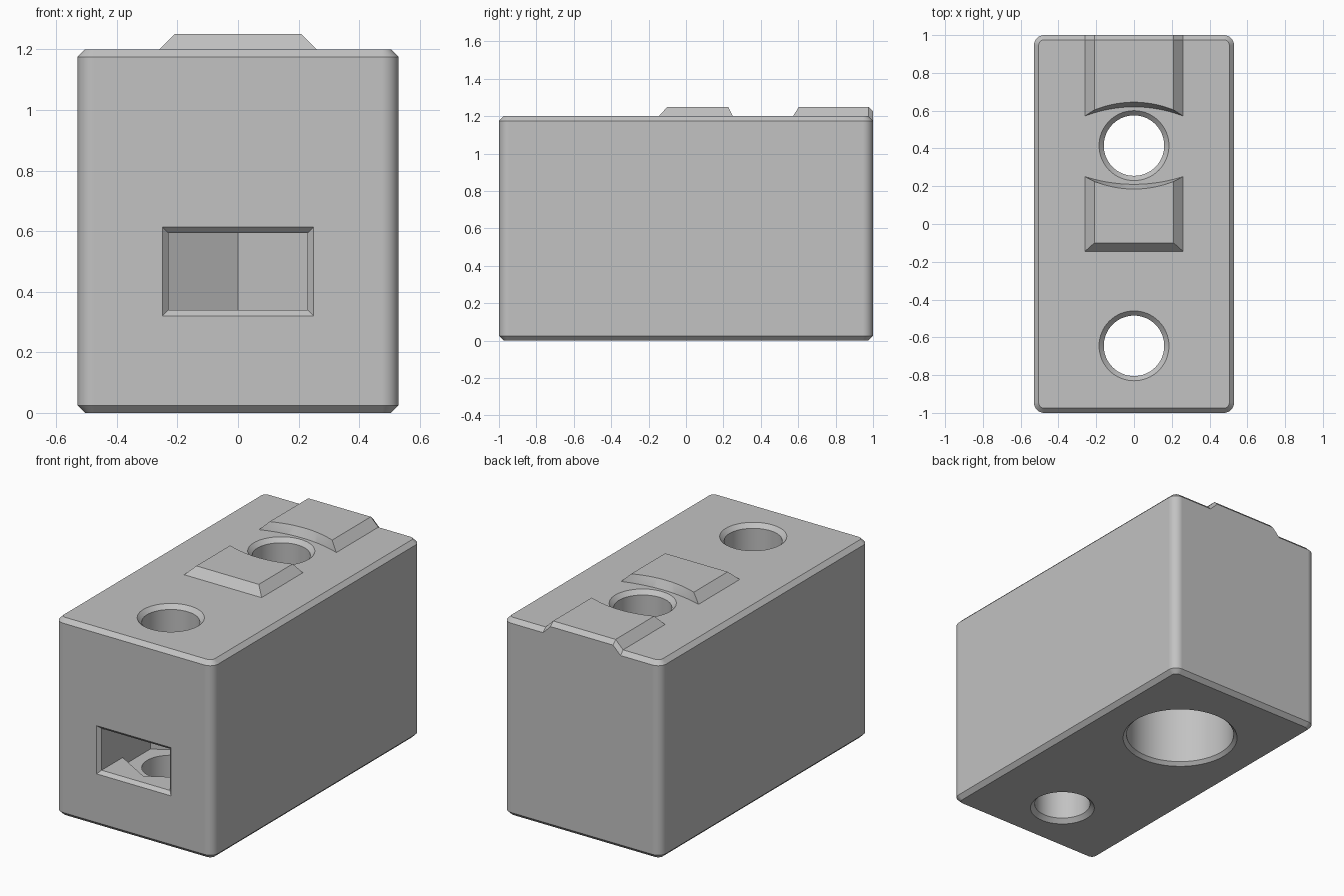
import bpy, bmesh
from math import sin, cos, pi, radians
from mathutils import Vector

cube = bpy.data.objects.get("Cube")
if cube:
    bpy.data.objects.remove(cube, do_unlink=True)

grey = bpy.data.materials.new("light grey")
grey.use_nodes = True
colour = (0.54, 0.54, 0.54, 1)
grey.diffuse_color = colour
grey.node_tree.nodes["Principled BSDF"].inputs["Base Color"].default_value = colour


def loft(name, rings, cuts=()):
    """Skin equal-length rings, cap the ends, then trim by (point, normal) planes."""
    bm = bmesh.new()
    loops = [[bm.verts.new(p) for p in ring] for ring in rings]
    n = len(loops[0])
    for a, b in zip(loops, loops[1:]):
        for i in range(n):
            j = (i + 1) % n
            bm.faces.new((a[i], a[j], b[j], b[i]))
    bm.faces.new(loops[0])
    bm.faces.new(loops[-1])
    for point, normal in cuts:
        geom = bm.verts[:] + bm.edges[:] + bm.faces[:]
        res = bmesh.ops.bisect_plane(bm, geom=geom, plane_co=point, plane_no=normal,
                                     dist=1e-5, clear_outer=True)
        edges = [e for e in bm.edges if e.is_boundary]
        bmesh.ops.holes_fill(bm, edges=edges, sides=0)
    bmesh.ops.recalc_face_normals(bm, faces=bm.faces[:])
    mesh = bpy.data.meshes.new(name)
    bm.to_mesh(mesh)
    bm.free()
    mesh.materials.append(grey)
    obj = bpy.data.objects.new(name, mesh)
    bpy.context.collection.objects.link(obj)
    return obj


def circle(y, z, r, n=64):
    return [(r * cos(2 * pi * i / n), y + r * sin(2 * pi * i / n), z) for i in range(n)]


def rounded_rect(z, inset, radius=0.055, steps=10):
    pts = []
    cx, cy, r = 0.53 - radius, 1 - radius, radius - inset
    for q, (sx, sy) in enumerate([(1, 1), (-1, 1), (-1, -1), (1, -1)]):
        for i in range(steps + 1):
            a = pi / 2 * (q + i / steps)
            pts.append((sx * cx + r * cos(a), sy * cy + r * sin(a), z))
    return pts


def prism(name, outline, z0, z1):
    return loft(name, [[(x, y, z) for x, y in outline] for z in (z0, z1)])


# Main block with rounded corners and chamfered top and bottom rims
CH = 0.025
body = loft("block_body", [rounded_rect(0, CH), rounded_rect(CH, 0),
                           rounded_rect(1.2 - CH, 0), rounded_rect(1.2, CH)])

# Screw holes, the rear one with a wide counterbore from below
FRONT_Y, REAR_Y, R, BORE = -0.645, 0.415, 0.16, 0.31
front_hole = loft("front_hole_cutter", [circle(FRONT_Y, z, R + d) for z, d in
                  [(-0.01, 0.035), (CH, 0), (1.2 - CH, 0), (1.21, 0.035)]])
rear_hole = loft("rear_hole_cutter", [circle(REAR_Y, z, r) for z, r in
                 [(-0.01, BORE + 0.03), (0.02, BORE), (0.7, BORE),
                  (0.7, R), (1.2 - CH, R), (1.21, R + 0.035)]])

# Nut slot from the front, ending in half a hexagon, with a hexagonal seat in its floor
HALF = 0.23
hexagon = [(HALF / cos(pi / 6) * sin(i * pi / 3),
            FRONT_Y + HALF / cos(pi / 6) * cos(i * pi / 3)) for i in range(6)]
slot_outline = [(-HALF, -1.05), (HALF, -1.05), hexagon[1], hexagon[0], hexagon[5]]
slot = prism("nut_slot_cutter", slot_outline, 0.34, 0.593)
seat = prism("nut_seat_cutter", hexagon, 0.29, 0.45)
mouth = loft("slot_mouth_cutter", [
    [(sx * (HALF + d), y, 0.4665 + sz * (0.1265 + d))
     for sx, sz in [(-1, -1), (1, -1), (1, 1), (-1, 1)]]
    for y, d in [(-1.02, 0.04), (-0.98, 0)]])

for cutter in (front_hole, rear_hole, slot, seat, mouth):
    cutter.hide_render = True
    mod = body.modifiers.new(cutter.name, 'BOOLEAN')
    mod.operation = 'DIFFERENCE'
    mod.solver = 'EXACT'
    mod.object = cutter
    bpy.context.view_layer.objects.active = body
    bpy.ops.object.modifier_apply(modifier=mod.name)
    bpy.data.objects.remove(cutter, do_unlink=True)


# Raised keys on the top, hollowed around the rear hole
def key_ring(z, half, arc_end, arc_mid, far, steps=20):
    pts = []
    for i in range(steps + 1):
        t = 2 * i / steps - 1
        pts.append((half * t, arc_mid + (arc_end - arc_mid) * t * t, z))
    return pts + [(half, far, z), (-half, far, z)]


def key(name, base, top, cuts=()):
    return loft(name, [key_ring(1.2 - CH, *base), key_ring(1.2, *base),
                       key_ring(1.25, *top)], cuts)


middle_key = key("middle_key", (0.26, 0.251, 0.21, -0.145), (0.21, 0.225, 0.185, -0.1))
rim = [(Vector((s * 0.21, 1 - CH, 1.25)), Vector((s, 1, 1))) for s in (0, 1, -1)]
rear_key = key("rear_key", (0.26, 0.572, 0.62, 1), (0.21, 0.604, 0.645, 1), rim)

# Smooth the curved walls, keep every chamfer crisp
for obj in (body, middle_key, rear_key):
    bpy.ops.object.select_all(action='DESELECT')
    obj.select_set(True)
    bpy.context.view_layer.objects.active = obj
    bpy.ops.object.shade_smooth_by_angle(angle=radians(25))
    normals = obj.modifiers.new("even_normals", 'WEIGHTED_NORMAL')
    normals.keep_sharp = True
